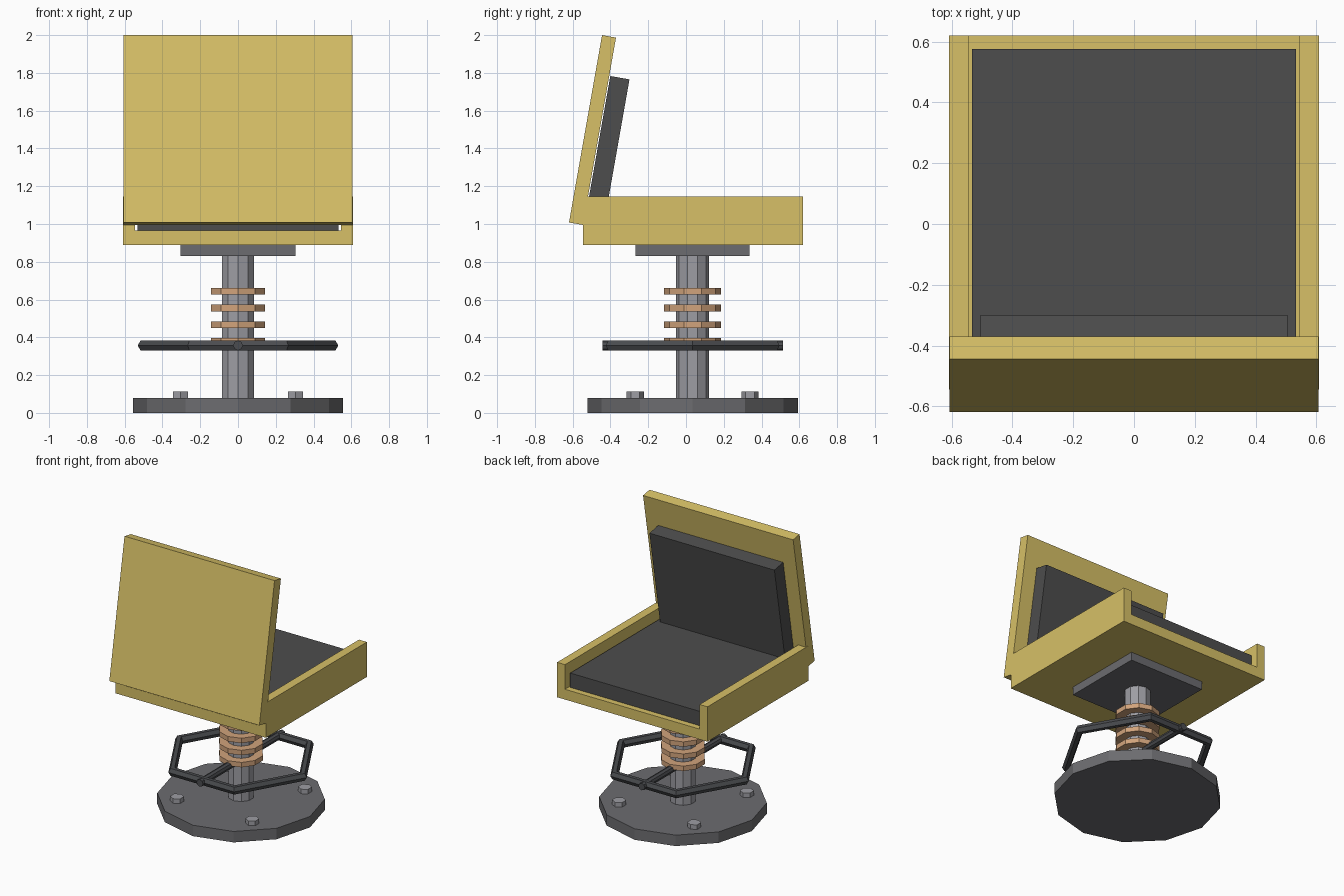
import bpy, math
from mathutils import Matrix

if "Cube" in bpy.data.objects:
    bpy.data.objects.remove(bpy.data.objects["Cube"])

CY = 0.035  # y of the pedestal axis


def material(name, rgb):
    m = bpy.data.materials.new(name)
    m.diffuse_color = (*rgb, 1)
    m.use_nodes = True
    m.node_tree.nodes["Principled BSDF"].inputs["Base Color"].default_value = m.diffuse_color
    return m


YELLOW = material("mustard shell", (0.68, 0.53, 0.135))
CUSHION = material("charcoal cushion", (0.075, 0.075, 0.075))
STEEL = material("light steel", (0.34, 0.34, 0.37))
IRON = material("dark iron", (0.15, 0.15, 0.16))
BAR = material("black bar", (0.07, 0.073, 0.08))
COPPER = material("copper spring", (0.64, 0.37, 0.20))


def finish(name, mat):
    o = bpy.context.object
    o.name = name
    o.data.materials.append(mat)
    return o


def box(name, mat, center, size, tilt=0):
    bpy.ops.mesh.primitive_cube_add(size=1, location=center, rotation=(tilt, 0, 0))
    o = finish(name, mat)
    o.scale = size
    return o


def prism(name, mat, x, y, z0, z1, r, sides):
    # Blender puts the first vertex of the circle on +y
    bpy.ops.mesh.primitive_cylinder_add(vertices=sides, radius=r, depth=z1 - z0,
                                        location=(x, y, (z0 + z1) / 2))
    return finish(name, mat)


# Pedestal: base disc, bolts, column, mounting plate
prism("base_plate", IRON, 0, CY, 0, 0.08, 0.557, 12)
for i, (sx, sy) in enumerate([(-1, -1), (1, -1), (1, 1), (-1, 1)]):
    prism(f"base_bolt_{i + 1}", STEEL, 0.304 * sx, CY + 0.304 * sy, 0.07, 0.113, 0.046, 6)
prism("column", STEEL, 0, CY, 0.07, 0.84, 0.088, 10)
box("mounting_plate", IRON, (0, CY, 0.86), (0.608, 0.604, 0.06))

# Spring rings
for i in range(4):
    z = 0.378 + 0.0885 * i
    prism(f"spring_ring_{i + 1}", COPPER, 0, CY, z - 0.018, z + 0.018, 0.151, 10)

# Hexagonal footrest with a bar through the column
bpy.ops.mesh.primitive_torus_add(major_segments=6, minor_segments=6, major_radius=0.5,
                                 minor_radius=0.031, location=(0, CY, 0.357))
finish("footrest_ring", BAR)
bpy.ops.mesh.primitive_cylinder_add(vertices=8, radius=0.026, depth=0.955,
                                    location=(0, CY, 0.357), rotation=(math.pi / 2, 0, 0))
finish("footrest_bar", BAR)

# Seat tray with two side walls, open at both ends
box("seat_floor", YELLOW, (0, 0.0375, 0.9275), (1.21, 1.165, 0.075))
for side, s in (("left", -1), ("right", 1)):
    box(f"{side}_side_wall", YELLOW, (0.576 * s, 0.0375, 1.0175), (0.064, 1.165, 0.255))
box("seat_cushion", CUSHION, (0, 0.037, 1.0175), (1.066, 1.078, 0.105))

# Leaning backrest and its cushion
LEAN = math.radians(-10)
box("backrest", YELLOW, (0, -0.495, 1.4975), (1.213, 0.075, 1.007), LEAN)
box("backrest_cushion", CUSHION, (0, -0.4125, 1.42), (1.01, 0.103, 0.72), LEAN)
